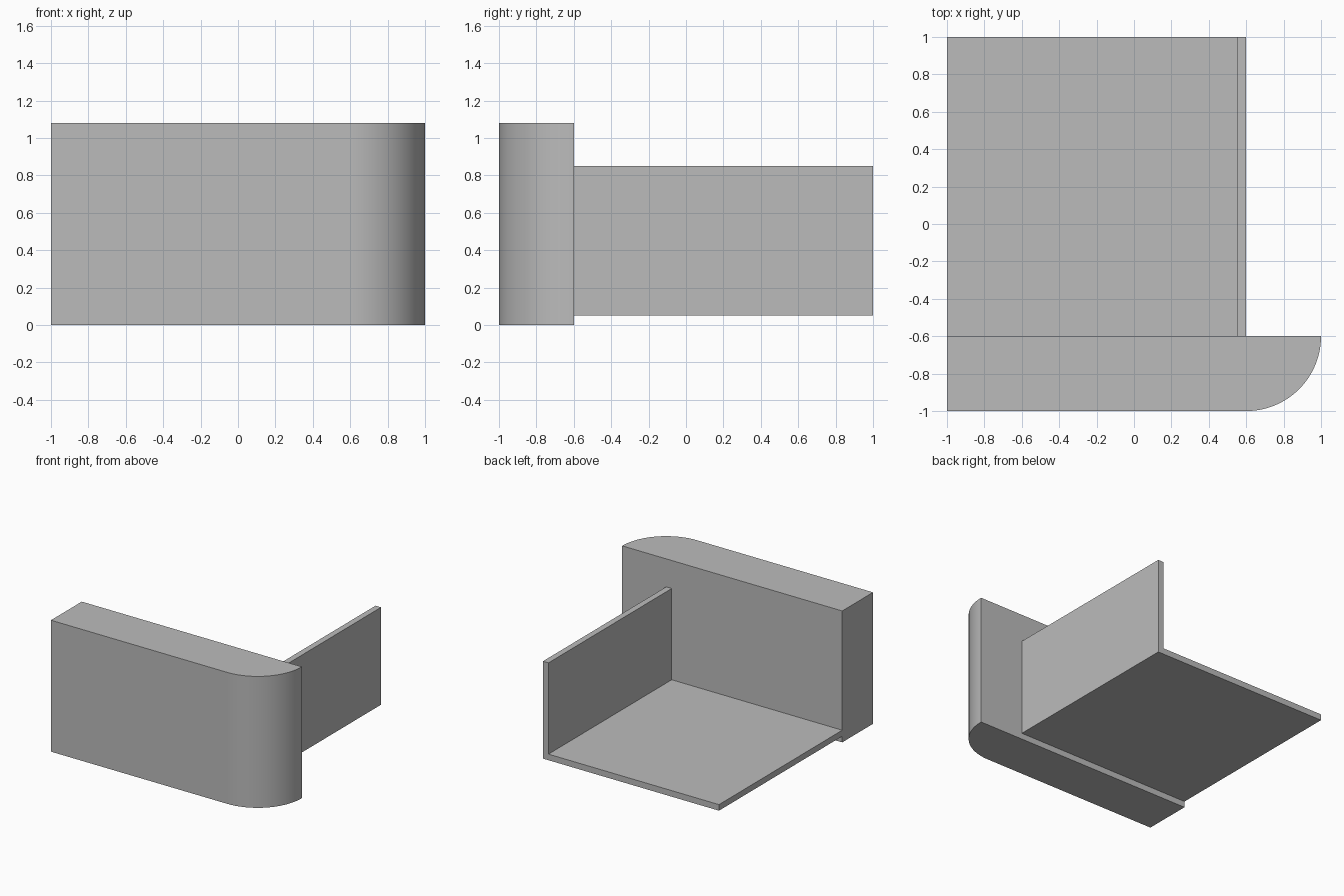
import bpy
import bmesh
from math import cos, sin, pi, radians
from mathutils import Vector

cube = bpy.data.objects.get("Cube")
if cube:
    bpy.data.objects.remove(cube, do_unlink=True)

# Single plain grey
grey = bpy.data.materials.new("plain grey")
grey.use_nodes = True
colour = (0.5, 0.5, 0.5, 1)
grey.diffuse_color = colour
grey.node_tree.nodes["Principled BSDF"].inputs["Base Color"].default_value = colour


def extrude_profile(name, points, offset):
    """Extrude a closed outline of 3D points along an offset."""
    bm = bmesh.new()
    face = bm.faces.new([bm.verts.new(p) for p in points])
    result = bmesh.ops.extrude_face_region(bm, geom=[face], use_keep_orig=True)
    moved = [v for v in result["geom"] if isinstance(v, bmesh.types.BMVert)]
    bmesh.ops.translate(bm, verts=moved, vec=Vector(offset))
    bmesh.ops.recalc_face_normals(bm, faces=bm.faces)
    mesh = bpy.data.meshes.new(name)
    bm.to_mesh(mesh)
    bm.free()
    mesh.materials.append(grey)
    obj = bpy.data.objects.new(name, mesh)
    bpy.context.collection.objects.link(obj)
    bpy.ops.object.select_all(action="DESELECT")
    obj.select_set(True)
    bpy.context.view_layer.objects.active = obj
    bpy.ops.object.shade_smooth_by_angle(angle=radians(30))
    return obj


# Thick front block with one quarter-round corner
radius, steps = 0.4, 32
arc = [(0.6 + radius * sin(a), -0.6 - radius * cos(a), 0)
       for a in (i * pi / 2 / steps for i in range(steps + 1))]
extrude_profile("front_block", [(-1, -0.6, 0), (-1, -1, 0)] + arc, (0, 0, 1.08))

# Thin floor and side wall as one L-shaped section running to the back
section = [(-1, 0.05), (0.6, 0.05), (0.6, 0.85), (0.55, 0.85), (0.55, 0.1), (-1, 0.1)]
extrude_profile("floor_and_side_wall", [(x, -0.6, z) for x, z in section], (0, 1.6, 0))
